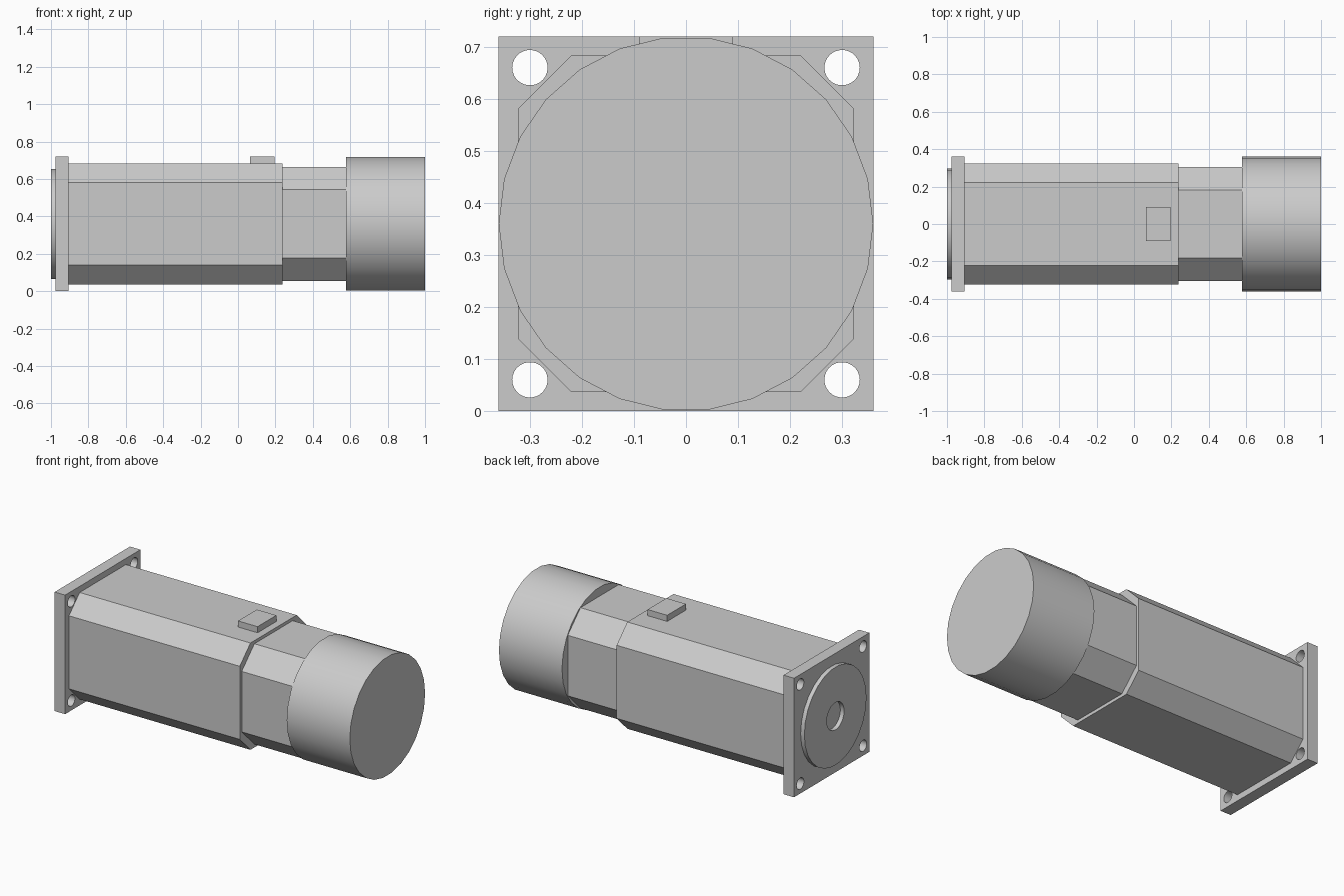
import bpy, bmesh, math
from mathutils import Matrix

if "Cube" in bpy.data.objects:
    bpy.data.objects.remove(bpy.data.objects["Cube"])

ZC = 0.36  # height of the motor axis


def prism(name, profile, x0, x1):
    """Extrude a closed (y, z) profile, centred on the axis, from x0 to x1."""
    bm = bmesh.new()
    a = [bm.verts.new((x0, y, ZC + z)) for y, z in profile]
    b = [bm.verts.new((x1, y, ZC + z)) for y, z in profile]
    bm.faces.new(a)
    bm.faces.new(b)
    n = len(a)
    for i in range(n):
        bm.faces.new((a[i], a[(i + 1) % n], b[(i + 1) % n], b[i]))
    bmesh.ops.recalc_face_normals(bm, faces=bm.faces)
    mesh = bpy.data.meshes.new(name)
    bm.to_mesh(mesh)
    bm.free()
    obj = bpy.data.objects.new(name, mesh)
    bpy.context.collection.objects.link(obj)
    return obj


def circle(r, sides, cy=0, cz=0):
    return [(cy + r * math.cos(2 * math.pi * i / sides),
             cz + r * math.sin(2 * math.pi * i / sides)) for i in range(sides)]


def chamfered(half, flat):
    return [(half, -flat), (half, flat), (flat, half), (-flat, half),
            (-half, flat), (-half, -flat), (-flat, -half), (flat, -half)]


def rect(hy, z0, z1):
    return [(-hy, z0), (hy, z0), (hy, z1), (-hy, z1)]


def smooth(obj):
    bpy.ops.object.select_all(action='DESELECT')
    obj.select_set(True)
    bpy.context.view_layer.objects.active = obj
    bpy.ops.object.shade_smooth_by_angle(angle=math.radians(30))


def cut(obj, cutter):
    cutter.hide_render = True
    mod = obj.modifiers.new("cut", 'BOOLEAN')
    mod.operation = 'DIFFERENCE'
    mod.solver = 'EXACT'
    mod.object = cutter
    bpy.context.view_layer.objects.active = obj
    bpy.ops.object.modifier_apply(modifier=mod.name)
    bpy.data.objects.remove(cutter)


# Square mounting flange with four bolt holes
flange = prism("mounting_flange", rect(0.36, -0.36, 0.36), -0.975, -0.905)
for sy in (-1, 1):
    for sz in (-1, 1):
        cut(flange, prism("bolt_cutter", circle(0.034, 26, sy * 0.3, sz * 0.3), -1.1, -0.8))
smooth(flange)

# Round pilot boss with central recess
pilot = prism("pilot_boss", circle(0.297, 26), -1.0, -0.97)
cut(pilot, prism("bore_cutter", circle(0.083, 26), -1.1, -0.975))
smooth(pilot)

# Chamfered main body and narrower rear section
prism("main_body", chamfered(0.323, 0.221), -0.905, 0.238)
prism("rear_section", chamfered(0.304, 0.183), 0.238, 0.578)

# Round end cap
smooth(prism("end_cap", circle(0.36, 26), 0.578, 1.0))

# Small connector pad on top
prism("connector_pad", rect(0.09, 0.32, 0.36), 0.063, 0.194)
